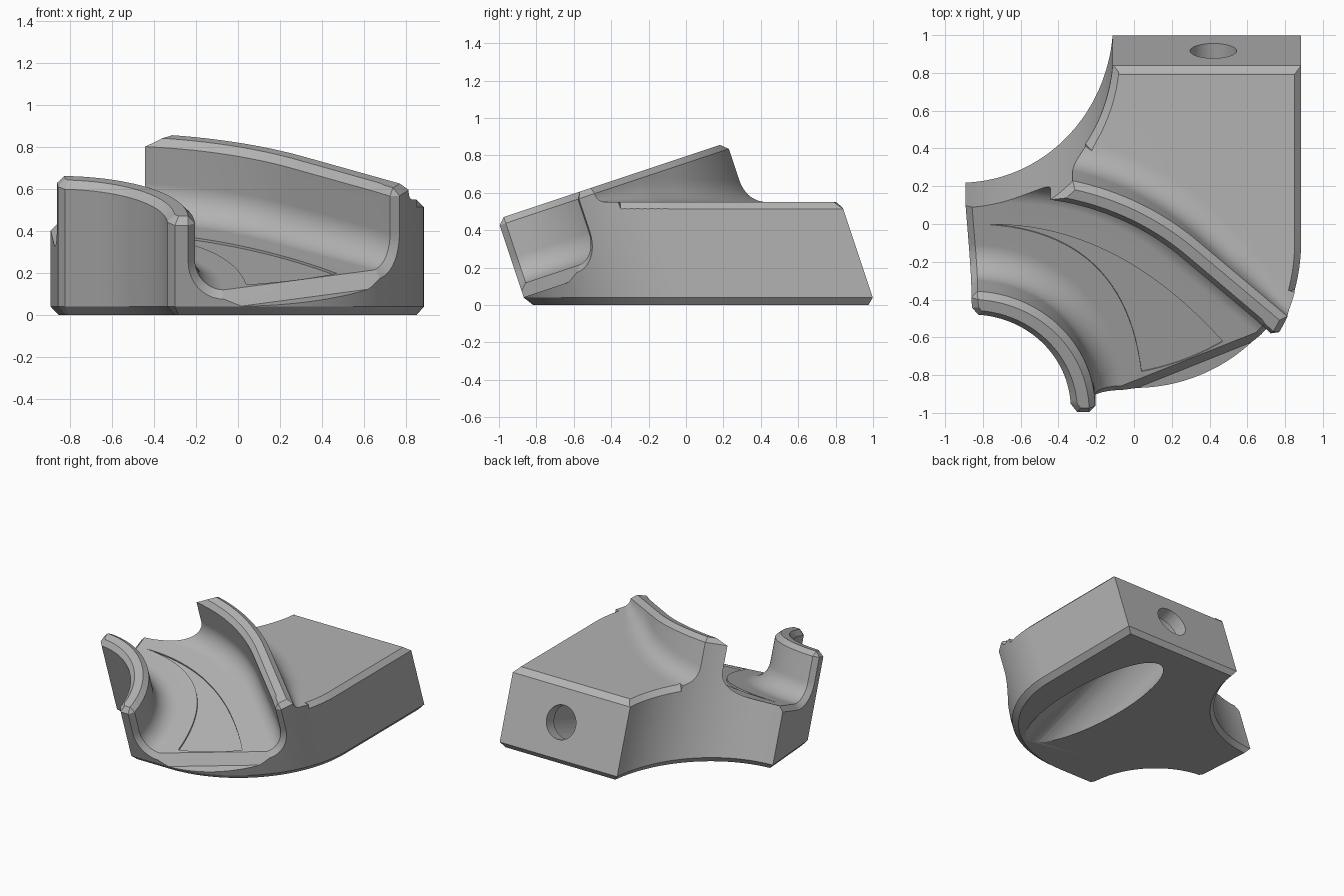
import bpy, bmesh
from math import sin, cos, radians, pi, hypot
from mathutils import Vector, Matrix

if "Cube" in bpy.data.objects:
    bpy.data.objects.remove(bpy.data.objects["Cube"])

# The block is designed in a frame tilted about x: (x, v, w), w along the walls
TILT = 0.322
S, C = sin(TILT), cos(TILT)
TOP, FLOOR, SLAB, CH = 0.755, 0.385, 0.55, 0.035
FRONT = Vector((0, 0.075))       # centre of the rounded front
FRONT_R = 0.885
BACK = Vector((-0.92, 1.03))     # centre of the concave back corner
BACK_R = 0.81
INNER = Vector((-0.86, -0.79))   # centre of the inner channel wall
OUTER = Vector((-0.636, -0.95))  # centre of the outer channel wall
OUTER_R, BEND = 1.34, radians(41.5)


def world(p, w):
    return Vector((p[0], p[1] * C - w * S, p[1] * S + w * C))


def at_z(p, z):
    return world(p, (z - p[1] * S) / C)


def arc(centre, r, a0, a1, n=32):
    angles = [radians(a0 + (a1 - a0) * i / n) for i in range(n + 1)]
    return [centre + Vector((r * cos(a), r * sin(a))) for a in angles]


def bezier(a, b, c, n):
    ts = [i / n for i in range(n + 1)]
    return [a * (1 - t) ** 2 + b * 2 * t * (1 - t) + c * t * t for t in ts]


def inset(path, d, closed=True):
    """Move a counterclockwise path inward by d, with mitred corners."""
    out = []
    for i, p in enumerate(path):
        before = path[i - 1] if closed or i else None
        after = path[(i + 1) % len(path)] if closed or i < len(path) - 1 else None
        dirs = []
        if before is not None:
            dirs.append((p - before).normalized())
        if after is not None:
            dirs.append((after - p).normalized())
        n = [Vector((-e.y, e.x)) for e in dirs]
        m = n[0] + n[-1]
        out.append(p + m * d / (1 + n[0].dot(n[-1])))
    return out


def loft(name, rings):
    """Closed solid through rings of equal length, with flat end caps."""
    bm = bmesh.new()
    rows = [[bm.verts.new(p) for p in ring] for ring in rings]
    n = len(rows[0])
    for a, b in zip(rows, rows[1:]):
        for i in range(n):
            j = (i + 1) % n
            bm.faces.new((a[i], a[j], b[j], b[i]))
    bm.faces.new(rows[0])
    bm.faces.new(rows[-1])
    bmesh.ops.recalc_face_normals(bm, faces=bm.faces)
    bmesh.ops.triangulate(bm, faces=bm.faces)
    mesh = bpy.data.meshes.new(name)
    bm.to_mesh(mesh)
    bm.free()
    ob = bpy.data.objects.new(name, mesh)
    bpy.context.collection.objects.link(ob)
    return ob


# Main block: footprint with chamfered bottom and top rims
footprint = [Vector((FRONT_R, 0.96))]
footprint += arc(BACK, BACK_R, -5, -88)
footprint.append(Vector((-0.857, -0.228)))
footprint += arc(INNER, 0.525, 86, 3, 28)
footprint.append(Vector((-0.30, FRONT.y - FRONT_R)))
footprint += arc(FRONT, FRONT_R, -90, 0, 40)
rim = inset(footprint, CH)
block = loft("channel_block", [
    [at_z(p, 0) for p in rim],
    [at_z(p, 0.04) for p in footprint],
    [world(p, TOP - CH) for p in footprint],
    [world(p, TOP) for p in rim]])


# Outer wall line: an arc that runs into a straight; offset gives its back face
ARC_START = radians(-10.9)
ARC_LEN = OUTER_R * (BEND - ARC_START)


def outer_wall(d, offset=0.0):
    a = min(ARC_START + d / OUTER_R, BEND)
    normal = Vector((sin(a), cos(a)))
    p = OUTER + normal * (OUTER_R + offset)
    p += Vector((cos(a), -sin(a))) * max(0, d - ARC_LEN)
    return p, normal


# Channel: filleted U section that flares at both open ends
def section(length, e, r=0.15):
    half = [(-e - 0.08, TOP + 0.045), (-e, TOP - CH)]
    for i in range(11):
        a = pi / 2 * i / 10
        half.append((r - (r + e) * cos(a), FLOOR + r - (r + e) * sin(a)))
    return half + [(length - q, w) for q, w in reversed(half)]


def station(a, b, e=0.0, place=lambda p: p):
    along = (b - a).normalized()
    return [world(place(a + along * q), w) for q, w in section((b - a).length, e)]


def left_face(v, dx):
    return Vector((-0.892 + (0.22 - v) * 0.078 + dx, v))


def mouth(grow):
    def place(p):
        if p.x <= 0:
            return Vector((p.x, FRONT.y - FRONT_R - grow))
        return FRONT + (p - FRONT).normalized() * (FRONT_R + grow)
    return place


def pair(s):
    a = pi / 2 * (1 - s)
    inner = INNER + Vector((cos(a), sin(a))) * 0.655
    return inner, outer_wall(s * (ARC_LEN + 0.66))[0]


rings = [station(left_face(-0.135, dx), left_face(0.366, dx), e)
         for dx, e in ((-0.4, 2 * CH), (-CH, 2 * CH), (CH, 0))]
rings += [station(*pair(0.06 + 0.87 * i / 36)) for i in range(37)]
end_a, end_b = pair(1)
rings.append(station(end_a, end_b, 0, mouth(-CH)))
rings.append(station(end_a, end_b, 2 * CH, mouth(CH)))
away = Vector((0.45, -0.89)) * 0.6
rings.append(station(end_a + away, end_b + away, 2 * CH))
cutters = [loft("channel_cutter", rings)]

# Flat deck behind the outer wall, with a fillet up to the wall
rings = []
for i in range(49):
    p, n = outer_wall((ARC_LEN + 0.8) * i / 48, 0.125)
    base = (SLAB - p.y * S) / C
    r = max(0.01, min(0.13, TOP - CH - 0.003 - base))
    far = p + n * 2
    ring = [world(p - n * 0.08, TOP + 0.045), world(p, TOP - CH)]
    ring += bezier(world(p, base + r), world(p, base), at_z(p + n * r, SLAB), 9)
    rings.append(ring + [at_z(far, SLAB), at_z(far, 1.6)])
cutters.append(loft("deck_cutter", rings))

# Chamfer around the deck edge
edge = arc(FRONT, FRONT_R, -16, 0, 10) + [Vector((FRONT_R, 0.96))]
edge += arc(BACK, BACK_R, -5, -35, 14)
inside, outside = inset(edge, 0.05, False), inset(edge, -0.03, False)
cutters.append(loft("deck_chamfer_cutter", [
    [at_z(p, SLAB + 0.015), at_z(q, SLAB + 0.015), at_z(q, SLAB - 0.065)]
    for p, q in zip(inside, outside)]))


# Bore from below and the smaller hole in the back, on one axis
def bore(name, r, v0, v1):
    circle = [(0.42 + r * cos(2 * pi * i / 48), -0.02 + r * sin(2 * pi * i / 48))
              for i in range(48)]
    return loft(name, [[world((x, v), w) for x, w in circle] for v in (v0, v1)])


cutters.append(bore("bore_cutter", 0.225, -1.2, 0.86))
cutters.append(bore("hole_cutter", 0.123, 0.8, 1.2))

# Shallow curved inlay in the channel floor
tip, near, right = Vector((-0.78, 0.126)), Vector((0.04, -0.695)), Vector((0.47, -0.527))
inlay = bezier(tip, Vector((-0.05, 0.08)), near, 24)[:-1]
inlay += bezier(near, Vector((0.27, -0.65)), right, 10)[:-1]
inlay += bezier(right, Vector((-0.1, 0.14)), tip, 24)[:-1]
cutters.append(loft("inlay_cutter", [[world(p, w) for p in inlay]
                                     for w in (FLOOR - 0.012, FLOOR + 0.1)]))

# Cut the block
bpy.context.view_layer.objects.active = block
block.select_set(True)
for cutter in cutters:
    cutter.hide_render = True
    mod = block.modifiers.new(cutter.name, "BOOLEAN")
    mod.operation, mod.solver, mod.object = "DIFFERENCE", "EXACT", cutter
    bpy.ops.object.modifier_apply(modifier=mod.name)
    bpy.data.objects.remove(cutter)

# Grey material and shading
grey = bpy.data.materials.new("plain_grey")
grey.use_nodes = True
colour = (0.45, 0.45, 0.45, 1)
grey.diffuse_color = colour
grey.node_tree.nodes["Principled BSDF"].inputs["Base Color"].default_value = colour
block.data.materials.clear()
block.data.materials.append(grey)
bpy.ops.object.shade_smooth_by_angle(angle=radians(25))
weighted = block.modifiers.new("even_shading", "WEIGHTED_NORMAL")
weighted.keep_sharp = True
